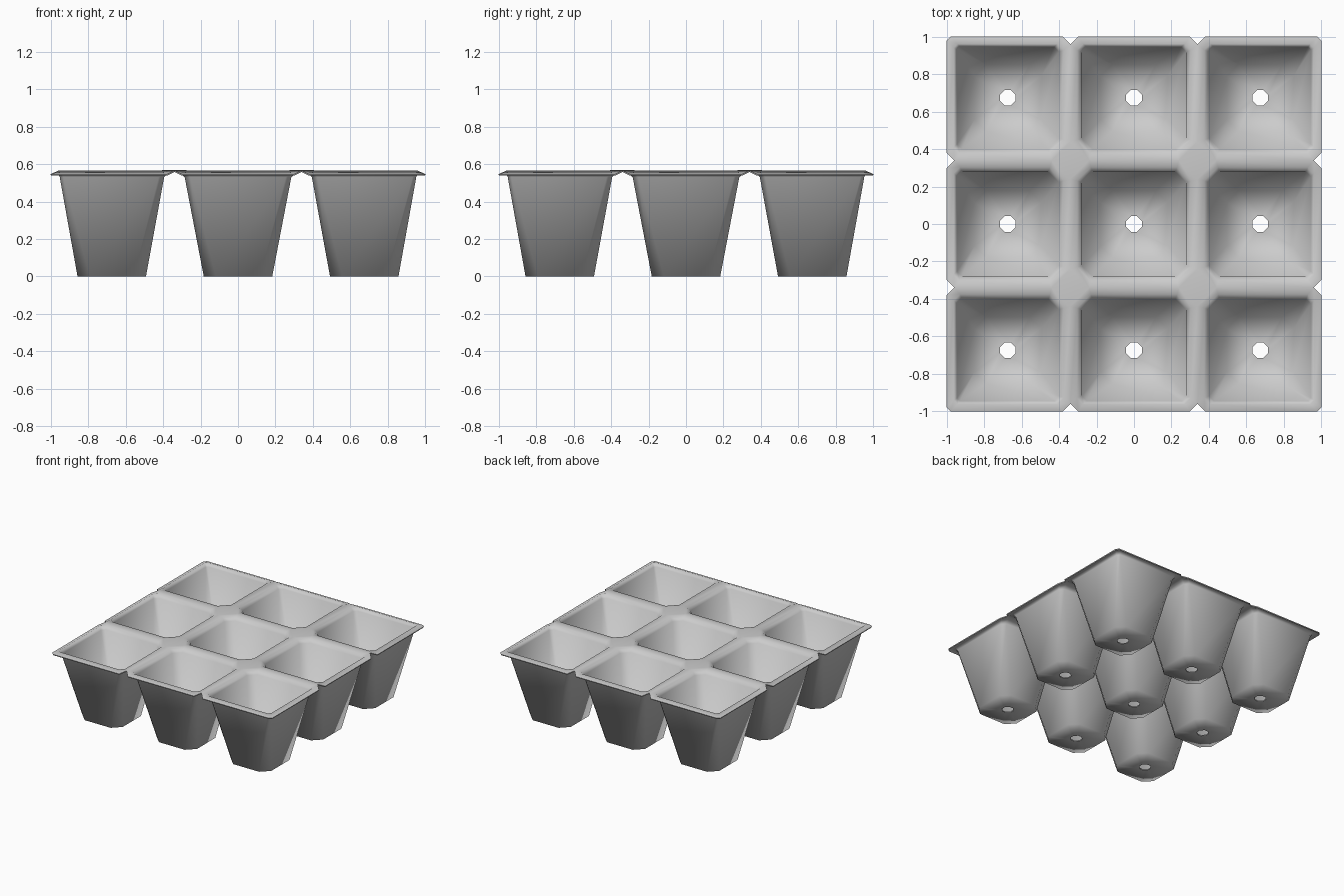
import bpy, bmesh, math

if "Cube" in bpy.data.objects:
    bpy.data.objects.remove(bpy.data.objects["Cube"])

SEAM = 0.34      # centre line of the ridges between cells
OUT = 1.0        # outer edge of the tray

def ring(bm, i, j, inner, outer, z, corner_cuts, edge_z=None):
    """Chamfered rectangle for cell (i, j): inset 'inner' from seams, 'outer' from tray edge.
    corner_cuts = chamfer for (inside, notch, outside) corners."""
    def span(k):
        if k == 0:
            return -SEAM + inner, SEAM - inner
        a, b = SEAM + inner, OUT - outer
        return (a, b) if k > 0 else (-b, -a)
    x, y = span(i), span(j)
    verts = []
    for n, (sx, sy) in enumerate([(-1, -1), (1, -1), (1, 1), (-1, 1)]):
        c = corner_cuts[(sx == i) + (sy == j)]
        px, py = x[sx > 0], y[sy > 0]
        pair = [(px, py - sy * c), (px - sx * c, py)]
        if n % 2:
            pair.reverse()
        for vx, vy in pair:
            at_edge = max(abs(vx), abs(vy)) > 0.985
            verts.append(bm.verts.new((vx, vy, edge_z if edge_z and at_edge else z)))
    return verts

def square(bm, cx, cy, h, c, z):
    """Chamfered square centred on the pot axis."""
    pts = [(-h, -h + c), (-h + c, -h), (h - c, -h), (h, -h + c),
           (h, h - c), (h - c, h), (-h + c, h), (-h, h - c)]
    return [bm.verts.new((cx + x, cy + y, z)) for x, y in pts]

bm = bmesh.new()
for i in (-1, 0, 1):
    for j in (-1, 0, 1):
        cx, cy = i * 0.675, j * 0.675
        rings = [
            square(bm, cx, cy, 0.042, 0.026, 0.0),                            # drain hole
            square(bm, cx, cy, 0.183, 0.065, 0.0),                            # floor edge
            ring(bm, i, j, 0.055, 0.047, 0.53, (0.06, 0.03, 0.02)),           # wall top
            ring(bm, i, j, 0.033, 0.036, 0.552, (0.075, 0.034, 0.02)),        # lip roll
            ring(bm, i, j, 0.0, 0.0, 0.558, (0.10, 0.04, 0.02), 0.538),       # seam / flange
        ]
        for a, b in zip(rings, rings[1:]):
            for k in range(8):
                n = (k + 1) % 8
                bm.faces.new((a[k], b[k], b[n], a[n]))

# Pads where four cells meet
for sx in (-1, 1):
    for sy in (-1, 1):
        x, y, r = sx * SEAM, sy * SEAM, 0.10
        rim = [bm.verts.new((x + dx * r, y + dy * r, 0.558))
               for dx, dy in ((1, 0), (0, 1), (-1, 0), (0, -1))]
        mid = bm.verts.new((x, y, 0.562))
        for k in range(4):
            bm.faces.new((mid, rim[k], rim[(k + 1) % 4]))

bmesh.ops.remove_doubles(bm, verts=bm.verts, dist=0.0005)
bmesh.ops.recalc_face_normals(bm, faces=bm.faces)
# Normals should face up / into the pots
if sum(f.normal.z * f.calc_area() for f in bm.faces) < 0:
    bmesh.ops.reverse_faces(bm, faces=bm.faces)

mesh = bpy.data.meshes.new("seedling_tray")
bm.to_mesh(mesh)
bm.free()
tray = bpy.data.objects.new("seedling_tray", mesh)
bpy.context.collection.objects.link(tray)

# Thin plastic wall, thickened inwards
bpy.context.view_layer.objects.active = tray
tray.select_set(True)
solid = tray.modifiers.new("wall_thickness", 'SOLIDIFY')
solid.thickness = 0.008
solid.offset = 1.0
bpy.ops.object.modifier_apply(modifier=solid.name)
bpy.ops.object.shade_smooth_by_angle(angle=math.radians(84))
